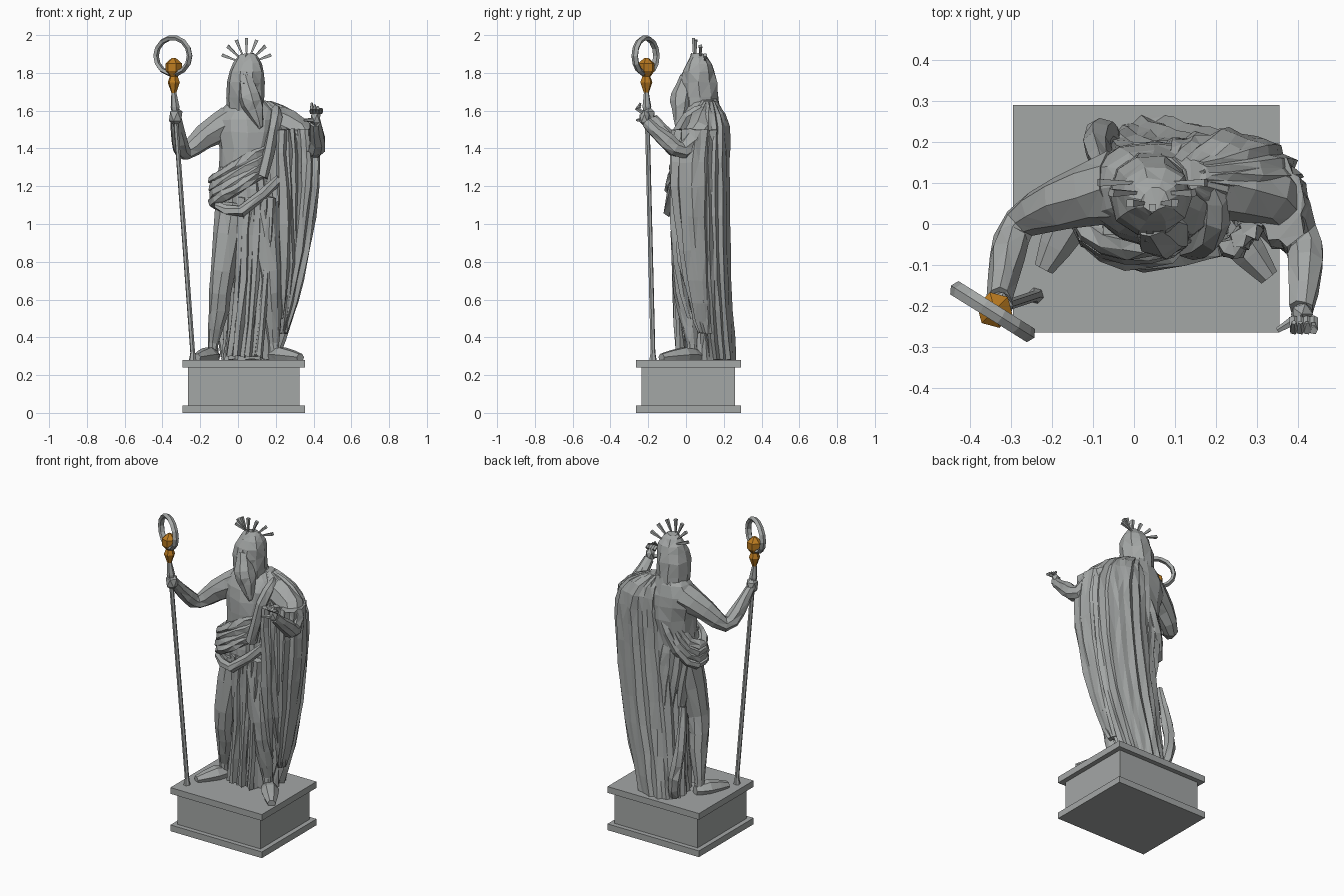
import bpy, bmesh, math, random
from math import cos, sin, pi, radians
from mathutils import Vector, Matrix

random.seed(4)
if "Cube" in bpy.data.objects:
    bpy.data.objects.remove(bpy.data.objects["Cube"], do_unlink=True)


def material(name, rgb):
    mat = bpy.data.materials.new(name)
    mat.use_nodes = True
    mat.diffuse_color = (*rgb, 1)
    shader = next(node for node in mat.node_tree.nodes if node.type == 'BSDF_PRINCIPLED')
    shader.inputs["Base Color"].default_value = (*rgb, 1)
    return mat


STONE = material("grey stone", (0.37, 0.385, 0.38))
GOLD = material("gold", (0.5, 0.2, 0.015))
FLOOR = 0.28


def finish(name, bm, mat=STONE):
    bmesh.ops.triangulate(bm, faces=bm.faces[:])
    bmesh.ops.recalc_face_normals(bm, faces=bm.faces[:])
    mesh = bpy.data.meshes.new(name)
    bm.to_mesh(mesh)
    bm.free()
    mesh.materials.append(mat)
    bpy.context.collection.objects.link(bpy.data.objects.new(name, mesh))


def skin(name, rings, mat=STONE, closed=False):
    """Join rings of points into a flat-shaded shell, capped unless it closes on itself."""
    bm = bmesh.new()
    rows = [[bm.verts.new(point) for point in ring] for ring in rings]
    following = rows[1:] + rows[:1] if closed else rows[1:]
    for lower, upper in zip(rows, following):
        for i in range(len(lower)):
            bm.faces.new((lower[i - 1], lower[i], upper[i], upper[i - 1]))
    if not closed:
        bm.faces.new(rows[0])
        bm.faces.new(rows[-1])
    finish(name, bm, mat)


def spline(keys, steps):
    """Smooth path through the keys, whatever each key holds."""
    path = []
    for i in range(len(keys) - 1):
        around = keys[max(i - 1, 0)], keys[i], keys[i + 1], keys[min(i + 2, len(keys) - 1)]
        for step in range(steps):
            t = step / steps
            path.append([b + t / 2 * (c - a + t * (2*a - 5*b + 4*c - d + t * (3 * (b - c) + d - a)))
                         for a, b, c, d in zip(*around)])
    return path + [list(keys[-1])]


def shake(amount):
    return Vector([random.uniform(-amount, amount) for axis in range(3)])


def grounded(point):
    point.z = max(point.z, FLOOR)
    return point


def body(name, stations, sides=12, steps=2, pleat=0.0):
    """Upright form from (z, cx, cy, rx, ry) stations; pleats run down its columns."""
    column = [1 + pleat * ((-1) ** i * 0.7 + random.uniform(-0.6, 0.6)) for i in range(sides)]
    rings = []
    for z, cx, cy, rx, ry in spline(stations, steps):
        ring = []
        for i in range(sides):
            angle = 2 * pi * i / sides
            column[i] += random.uniform(-pleat, pleat) / 4
            point = Vector((cx + rx * column[i] * cos(angle), cy + ry * column[i] * sin(angle), z))
            ring.append(grounded(point + shake(0.005)))
        rings.append(ring)
    skin(name, rings)


def tube(name, keys, sides=7, steps=2, mat=STONE, jitter=0.0):
    """Limb or fold through (x, y, z, radius) keys, carrying its frame along the path."""
    path = spline(keys, steps)
    centres = [Vector(key[:3]) for key in path]
    last = len(path) - 1
    across, rings = None, []
    for i, centre in enumerate(centres):
        along = (centres[min(i + 1, last)] - centres[max(i - 1, 0)]).normalized()
        across = across - along * across.dot(along) if across else along.orthogonal()
        across.normalize()
        side = along.cross(across)
        ring = []
        for k in range(sides):
            angle = 2 * pi * k / sides
            offset = (across * cos(angle) + side * sin(angle)) * path[i][3]
            ring.append(grounded(centre + offset + shake(jitter)))
        rings.append(ring)
    skin(name, rings, mat)


def blob(name, centre, size):
    bm = bmesh.new()
    bmesh.ops.create_icosphere(bm, subdivisions=1, radius=1)
    bmesh.ops.transform(bm, verts=bm.verts[:],
                        matrix=Matrix.Translation(centre) @ Matrix.Diagonal((*size, 1)))
    finish(name, bm)


def slab(name, inset, bottom, top):
    """Plinth layer, set in from the outer edge."""
    left, right, front, back = -0.295 + inset, 0.355 - inset, -0.265 + inset, 0.29 - inset
    corners = (left, front), (right, front), (right, back), (left, back)
    skin(name, [[(x, y, z) for x, y in corners] for z in (bottom, top)])


def foot(name, heel, toe):
    heel, toe = Vector((*heel, 0.3)), Vector((*toe, 0.29))
    instep = heel.lerp(toe, 0.4)
    tube(name, [(*heel, 0.03), (*instep, 0.055), (*toe, 0.025)])


# Plinth
slab("plinth_base", 0, 0, 0.04)
slab("plinth_block", 0.03, 0.04, 0.24)
slab("plinth_top", 0, 0.24, FLOOR)

# Torso and head
body("torso", [(1.66, .05, .09, .08, .08), (1.55, .05, .08, .18, .12),
               (1.4, .05, .07, .15, .13), (1.1, .02, .05, .12, .1)])
body("head", [(1.9, .05, .06, .03, .03), (1.85, .05, .07, .08, .07),
              (1.75, .04, .07, .1, .1), (1.6, .04, .08, .1, .1)], sides=10)
tube("beard", [(.04, 0, 1.78, .03), (.06, -.02, 1.68, .06), (.09, -.03, 1.6, .05),
               (.12, -.05, 1.51, .01)], jitter=0.005)
tube("nose", [(.04, 0, 1.82, .01), (.04, -.03, 1.74, .02)], sides=5)

# Crown of rays fanned over the brow
for i in range(7):
    turn = radians(23 * (i - 3))
    ray = [(.045 + reach * sin(turn), .04 + .07 * sin(turn) ** 2, 1.845 + reach * cos(turn), reach / 11)
           for reach in (.05, .14)]
    tube(f"crown_ray_{i + 1}", ray, sides=4, steps=1)

# Arms and hands
tube("right_arm", [(-.04, .09, 1.54, .09), (-.18, .05, 1.46, .065), (-.28, 0, 1.38, .045),
                   (-.31, -.08, 1.44, .045), (-.33, -.18, 1.56, .03)], sides=8, jitter=0.004)
blob("right_hand", (-.33, -.2, 1.57), (.04, .04, .055))
tube("left_arm", [(.2, .1, 1.54, .09), (.33, .07, 1.48, .08), (.4, -.02, 1.39, .05),
                  (.42, -.1, 1.44, .045), (.41, -.21, 1.54, .03)], sides=8, jitter=0.004)
blob("left_palm", (.41, -.22, 1.56), (.03, .03, .045))
for i in range(4):
    x = .39 + .016 * i
    tube(f"left_finger_{i + 1}", [(x, -.23, 1.59, .012), (x, -.26, 1.61, .011),
                                  (x, -.24, 1.64 - .01 * i, .006)], sides=5, steps=1)
tube("left_thumb", [(.4, -.23, 1.55, .014), (.35, -.26, 1.55, .007)], sides=5)

# Legs and feet
tube("right_leg", [(-.02, .03, 1.1, .1), (-.08, -.01, .75, .065), (-.1, .02, .55, .055),
                   (-.13, .05, .37, .03), (-.13, .05, .3, .03)], sides=9, jitter=0.004)
tube("left_leg", [(.12, .02, 1.1, .1), (.17, -.01, .75, .065), (.18, .01, .55, .055),
                  (.19, .03, .37, .03), (.19, .03, .3, .03)], sides=9, jitter=0.004)
foot("right_foot", (-.12, .08), (-.22, -.11))
foot("left_foot", (.17, .07), (.33, -.13))

# Skirt, cape and the drape over the left arm
body("skirt", [(1.3, .03, .06, .13, .11), (1.1, .05, .06, .14, .13), (.7, .08, .09, .12, .11),
               (FLOOR, .06, .11, .14, .12)], sides=32, steps=3, pleat=0.07)
body("cape", [(1.65, .12, .12, .06, .04), (1.52, .2, .12, .17, .1), (1.2, .2, .12, .2, .1),
              (.7, .14, .13, .19, .1), (FLOOR, .06, .16, .14, .1)], sides=34, steps=3, pleat=0.07)
body("arm_drape", [(1.5, .36, .05, .06, .1), (1.2, .37, .03, .06, .1), (.7, .3, .06, .05, .07),
                   (.42, .24, .1, .02, .04)], sides=18, steps=3, pleat=0.14)
tube("cloth_tail", [(-.08, .14, .85, .02), (-.09, .19, .6, .035), (-.08, .23, .43, .035),
                    (-.06, .2, .3, .03)], sides=6, jitter=0.006)

# Hanging folds down the front
for i in range(6):
    x, depth = .03 * i, .02 * (i % 2)
    tube(f"front_fold_{i + 1}", [(x + .02, -.05, 1.14, .03), (x, -.03 - depth, .7, .02),
                                 (x - .04, -.01 - depth, .3, .025)], sides=5, jitter=0.007)

# Cascading edge folds beside the left leg
for i in range(4):
    x, y = .23 + .025 * i, -.06 + .025 * i
    tube(f"side_fold_{i + 1}", [(x, y, 1.5, .025), (x + .01, y, 1.2, .03), (x + .02, y + .02, .8, .03),
                                (x, y + .08, .5 + .03 * i, .008)], sides=5, jitter=0.008)

# Rolled sash: front waist, right hip, then up the back to the left shoulder
for i in range(4):
    roll = []
    for step in range(12):
        angle = radians(-35 - 22 * step)
        back = max(0, sin(angle))
        lift = (cos(angle) + 1) / 2 * (.18 + .4 * back)
        roll.append((.01 + .145 * cos(angle) + .04 * back, .045 + (.13 - .01 * i) * sin(angle),
                     1.11 + .04 * i + lift, .03))
    tube(f"sash_roll_{i + 1}", roll, sides=6, steps=1, jitter=0.006)
tube("sash_swag", [(-.12, -.04, 1.1, .02), (.02, -.09, 1.07, .03), (.22, -.05, 1.24, .03)],
     sides=6, jitter=0.005)
tube("chest_fold", [(.13, -.05, 1.25, .035), (.19, -.03, 1.5, .035), (.2, .06, 1.59, .035),
                    (.16, .14, 1.62, .03)], sides=6, jitter=0.006)

# Staff with its gold finial
tube("staff", [(-.24, -.175, FLOOR, .02), (-.24, -.175, .32, .013), (-.33, -.205, 1.55, .013),
               (-.333, -.207, 1.62, .024), (-.34, -.21, 1.7, .013)], sides=6, steps=1)
profile = [(1.69, .012), (1.75, .033), (1.78, .022), (1.81, .045), (1.85, .045), (1.88, .01)]
tube("staff_finial", [(-.34, -.21, z, radius) for z, radius in profile], sides=6, steps=1, mat=GOLD)

# Ring around the finial, turned to face the front left
place = Matrix.Translation((-.345, -.214, 1.89)) @ Matrix.Rotation(radians(-32), 4, 'Z')
hoop = []
for i in range(14):
    angle = 2 * pi * i / 14
    band = [(.014 * cos(2 * pi * k / 5), .02 * sin(2 * pi * k / 5)) for k in range(5)]
    hoop.append([place @ Vector(((.106 + out) * cos(angle), wide, (.096 + out) * sin(angle)))
                 for out, wide in band])
skin("staff_ring", hoop, closed=True)
